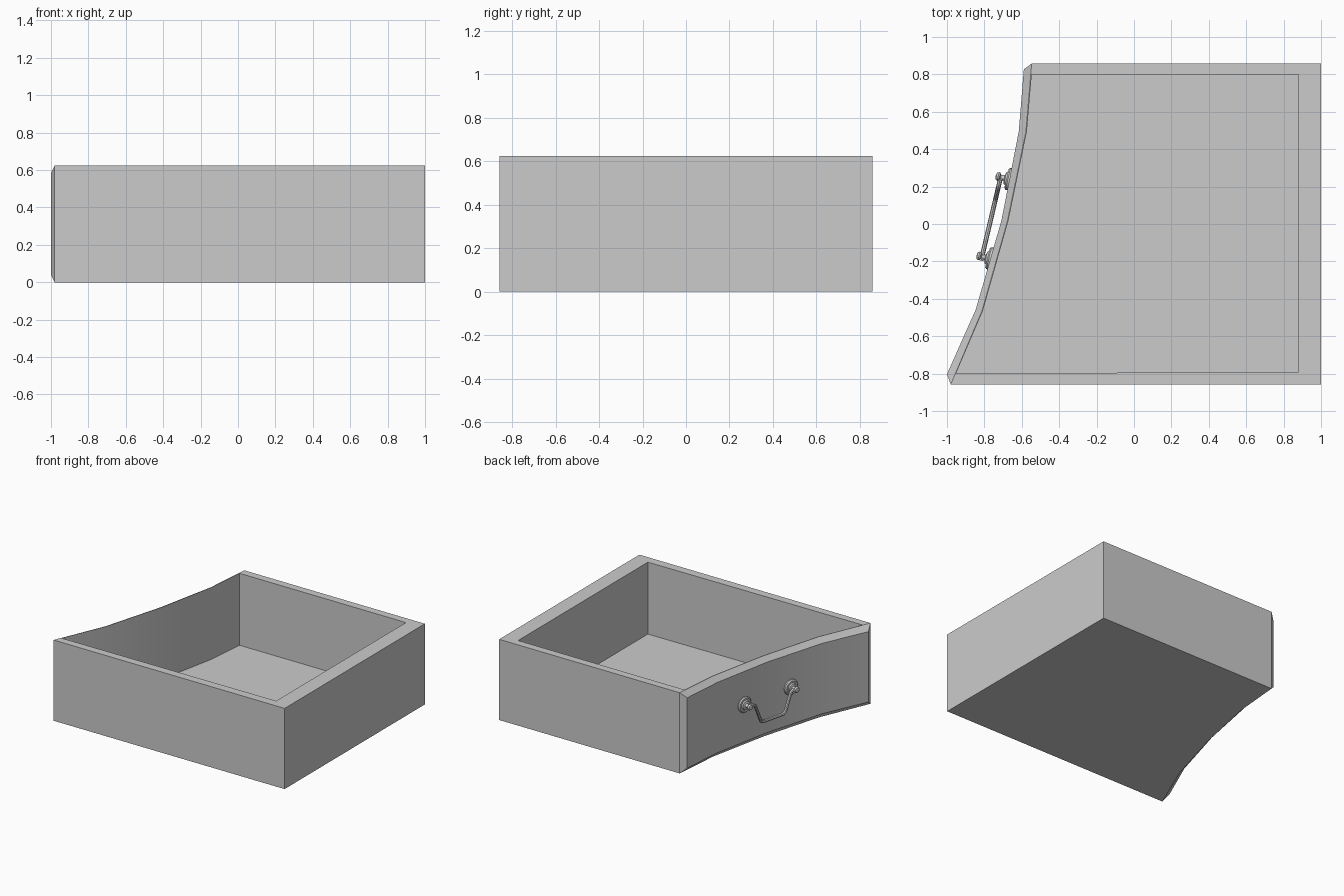
import bpy, bmesh, math
from mathutils import Vector

if "Cube" in bpy.data.objects:
    bpy.data.objects.remove(bpy.data.objects["Cube"])

H, FLOOR, BEV = 0.625, 0.068, 0.04


def finish(name, bm, angle=30):
    bmesh.ops.recalc_face_normals(bm, faces=bm.faces)
    me = bpy.data.meshes.new(name)
    bm.to_mesh(me)
    bm.free()
    ob = bpy.data.objects.new(name, me)
    bpy.context.collection.objects.link(ob)
    bpy.ops.object.select_all(action='DESELECT')
    ob.select_set(True)
    bpy.context.view_layer.objects.active = ob
    bpy.ops.object.shade_smooth_by_angle(angle=math.radians(angle))
    return ob


# Drawer box: curved bevelled front on the -x side, open cavity on top
edge = [(-0.98, -0.858), (-0.813, -0.465), (-0.677, 0.015), (-0.578, 0.493), (-0.547, 0.858)]
face = [(-1.0, -0.803), (-0.846, -0.457), (-0.709, 0.018), (-0.616, 0.495), (-0.589, 0.827)]
cavity = [(-0.952, -0.80), (-0.808, -0.465), (-0.672, 0.015), (-0.573, 0.493), (-0.547, 0.798)]
back = [(1, 0.858), (1, -0.858)]
cavity_back = [(0.88, 0.798), (0.88, -0.79)]

bm = bmesh.new()


def ring(points, z):
    return [bm.verts.new((x, y, z)) for x, y in points]


def bridge(a, b, closed=True):
    n = len(a)
    for i in range(n if closed else n - 1):
        j = (i + 1) % n
        bm.faces.new((a[i], a[j], b[j], b[i]))


bottom, top = ring(edge + back, 0), ring(edge + back, H)
low, high = ring(face, BEV), ring(face, H - BEV)
rim, floor = ring(cavity + cavity_back, H), ring(cavity + cavity_back, FLOOR)
bm.faces.new(bottom)
bm.faces.new(floor)
bridge(bottom[:5], low, False)
bridge(low, high, False)
bridge(high, top[:5], False)
bridge(bottom[4:] + bottom[:1], top[4:] + top[:1], False)
for i in (0, 4):
    bm.faces.new((bottom[i], low[i], high[i], top[i]))
bridge(top, rim)
bridge(rim, floor)
finish("drawer_box", bm)

# Handle frame: t runs along the front, n points out of it
t = Vector((0.229, 0.973, 0)).normalized()
n = Vector((-t.y, t.x, 0))
up = Vector((0, 0, 1))
centre = Vector((-0.765, 0.028, 0.33))


# Stepped rosette with post and rounded knob, turned around n
def rosette(name, base):
    prof = [(0, -0.015), (0.06, -0.015), (0.06, 0.006), (0.052, 0.014), (0.038, 0.014),
            (0.032, 0.022), (0.016, 0.026), (0.013, 0.034), (0.013, 0.046), (0.022, 0.052),
            (0.024, 0.06), (0.018, 0.07), (0, 0.074)]
    bm = bmesh.new()
    vs = [bm.verts.new(base + up * r + n * d) for r, d in prof]
    es = [bm.edges.new(p) for p in zip(vs, vs[1:])]
    bmesh.ops.spin(bm, geom=vs + es, cent=base, axis=n, angle=math.tau, steps=20)
    bmesh.ops.remove_doubles(bm, verts=bm.verts, dist=0.0005)
    finish(name, bm, 35)


for name, s in (("upper_rosette", 1), ("lower_rosette", -1)):
    base = centre + t * (0.218 * s)
    base.x = (-0.668 if s > 0 else -0.77)
    rosette(name, base)

# Hanging bail swept along a bent path
half = [(0.23, 0.0), (0.19, 0.0), (0.168, -0.012), (0.115, -0.145), (0.095, -0.158)]
path = half + [(-a, b) for a, b in reversed(half)]
curve = bpy.data.curves.new("bail_path", 'CURVE')
curve.dimensions = '3D'
curve.bevel_depth = 0.0125
curve.bevel_resolution = 2
curve.use_fill_caps = True
sp = curve.splines.new('POLY')
sp.points.add(len(path) - 1)
for p, (a, b) in zip(sp.points, path):
    p.co = (*(centre + t * a + up * b), 1)
tmp = bpy.data.objects.new("bail_path", curve)
bpy.context.collection.objects.link(tmp)
bm = bmesh.new()
bm.from_mesh(tmp.to_mesh())
tmp.to_mesh_clear()
bpy.data.objects.remove(tmp)
finish("bail_handle", bm, 40)
